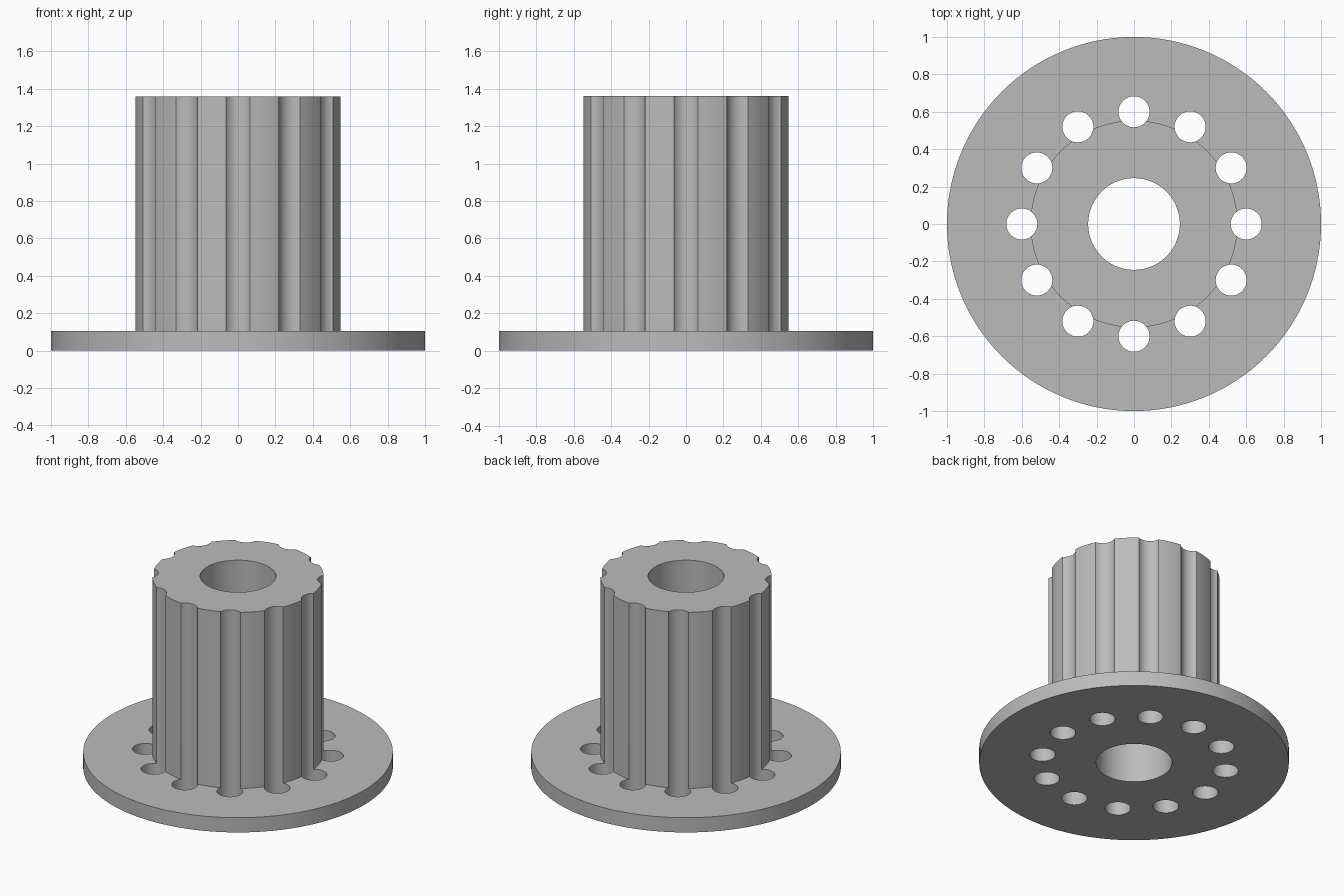
import bpy, bmesh
from math import cos, sin, pi, radians
from mathutils import Matrix

if "Cube" in bpy.data.objects:
    bpy.data.objects.remove(bpy.data.objects["Cube"], do_unlink=True)

FLANGE_R, FLANGE_H = 1.0, 0.105
HUB_R, TOTAL_H = 0.553, 1.36
BORE_R = 0.245
HOLE_R, HOLE_RING, HOLES = 0.083, 0.6, 12

grey = bpy.data.materials.new("plain grey")
grey.use_nodes = True
colour = (0.5, 0.5, 0.5, 1)
grey.diffuse_color = colour
grey.node_tree.nodes["Principled BSDF"].inputs["Base Color"].default_value = colour


def cylinders(name, specs):
    """One object holding upright cylinders given as (x, y, radius, bottom, top, sides)."""
    bm = bmesh.new()
    for x, y, radius, bottom, top, sides in specs:
        bmesh.ops.create_cone(bm, cap_ends=True, segments=sides, radius1=radius,
                              radius2=radius, depth=top - bottom,
                              matrix=Matrix.Translation((x, y, (bottom + top) / 2)))
    mesh = bpy.data.meshes.new(name)
    bm.to_mesh(mesh)
    bm.free()
    mesh.materials.append(grey)
    obj = bpy.data.objects.new(name, mesh)
    bpy.context.collection.objects.link(obj)
    return obj


def boolean(target, tool, operation):
    """Apply a boolean and discard the helper object."""
    tool.hide_render = True
    mod = target.modifiers.new(operation.lower(), 'BOOLEAN')
    mod.operation, mod.object, mod.solver = operation, tool, 'EXACT'
    bpy.ops.object.select_all(action='DESELECT')
    bpy.context.view_layer.objects.active = target
    target.select_set(True)
    bpy.ops.object.modifier_apply(modifier=mod.name)
    bpy.data.objects.remove(tool, do_unlink=True)


# Round flange with the tall hub fused on top
body = cylinders("flanged_hub", [(0, 0, FLANGE_R, 0, FLANGE_H, 128)])
hub = cylinders("hub", [(0, 0, HUB_R, FLANGE_H / 2, TOTAL_H, 144)])
boolean(body, hub, 'UNION')

# Centre bore, plus a ring of holes that also flute the hub wall
cuts = [(0, 0, BORE_R, -0.2, TOTAL_H + 0.2, 96)]
for i in range(HOLES):
    a = 2 * pi * i / HOLES
    cuts.append((HOLE_RING * cos(a), HOLE_RING * sin(a), HOLE_R,
                 -0.2, TOTAL_H + 0.2, 48))
boolean(body, cylinders("hole_cutter", cuts), 'DIFFERENCE')

# Smooth curved walls, crisp rims
bpy.ops.object.shade_smooth_by_angle(angle=radians(30))
